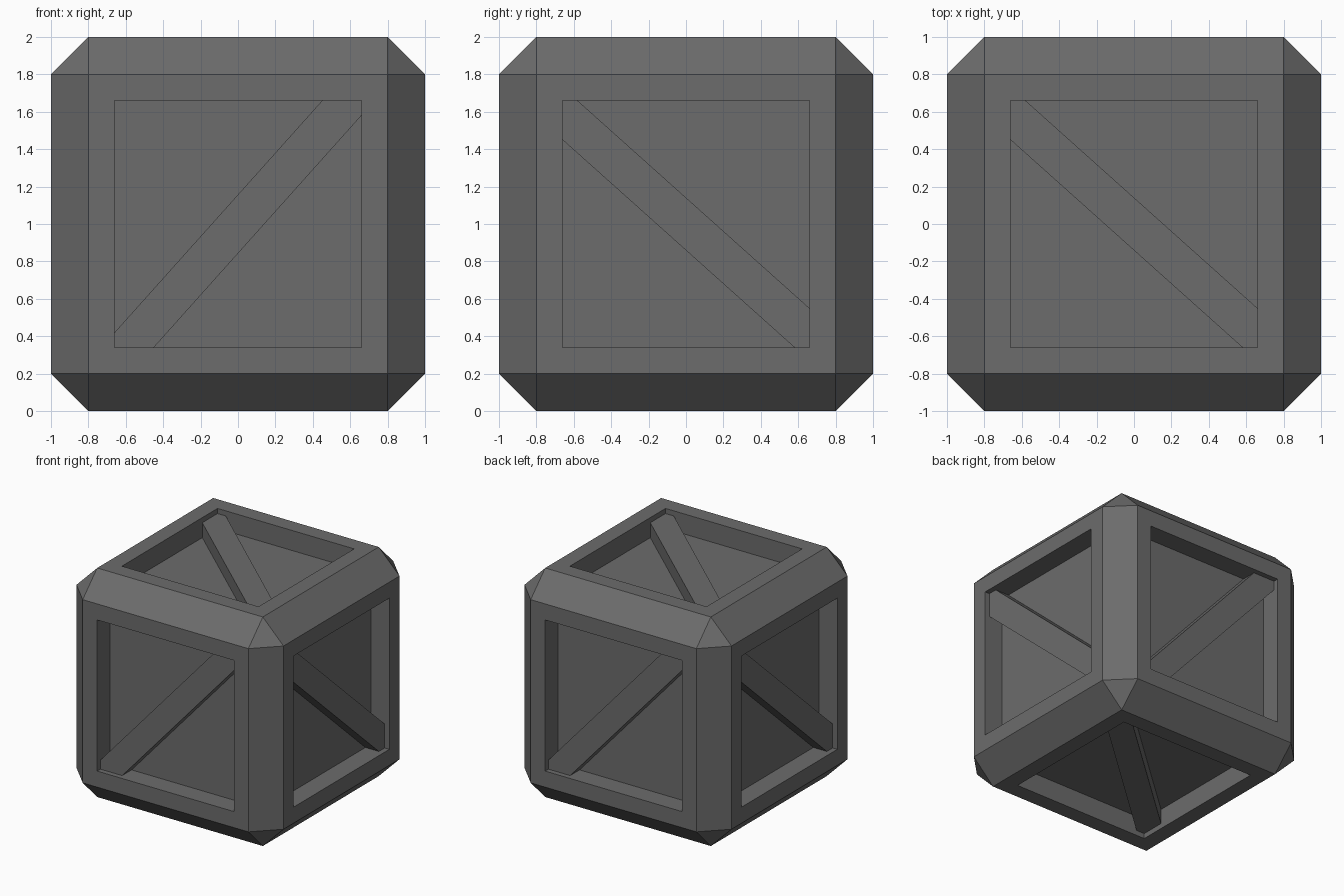
import bpy, bmesh
from math import pi
from mathutils import Matrix, Vector

if "Cube" in bpy.data.objects:
    bpy.data.objects.remove(bpy.data.objects["Cube"])

CHAMFER, FRAME, RECESS = 0.2, 0.14, 0.175
OPEN = 1 - CHAMFER - FRAME      # half width of each panel opening
BAR_INSET = 0.045               # bar surface below the frame surface
CENTRE = Matrix.Translation((0, 0, 1))

dark_grey = bpy.data.materials.new("dark_grey")
dark_grey.diffuse_color = (0.15, 0.15, 0.15, 1)
dark_grey.use_nodes = True
dark_grey.node_tree.nodes["Principled BSDF"].inputs["Base Color"].default_value = dark_grey.diffuse_color


def add_object(name, bm):
    bmesh.ops.recalc_face_normals(bm, faces=bm.faces)
    mesh = bpy.data.meshes.new(name)
    bm.to_mesh(mesh)
    bm.free()
    mesh.materials.append(dark_grey)
    obj = bpy.data.objects.new(name, mesh)
    bpy.context.collection.objects.link(obj)
    return obj


# Crate body: chamfered cube with a recessed panel on every side
bm = bmesh.new()
bmesh.ops.create_cube(bm, size=2)
bmesh.ops.bevel(bm, geom=bm.edges[:], offset=CHAMFER, segments=1,
                profile=0.5, affect='EDGES')
bm.normal_update()
panels = [f for f in bm.faces if max(abs(c) for c in f.normal) > 0.99]
bmesh.ops.inset_individual(bm, faces=panels, thickness=FRAME, use_even_offset=True)
bmesh.ops.inset_individual(bm, faces=panels, thickness=0, depth=-RECESS)
bm.transform(CENTRE)
add_object("crate_body", bm)


# Diagonal brace: hexagonal strip cut to the opening, made for the top side
def brace(name, rotation):
    half = [(-OPEN, 0.45), (-OPEN, OPEN), (-0.58, OPEN)]
    outline = half + [(-x, -y) for x, y in half]
    bottom = 1 - RECESS - 0.01
    bm = bmesh.new()
    face = bm.faces.new([bm.verts.new((x, y, bottom)) for x, y in outline])
    ext = bmesh.ops.extrude_face_region(bm, geom=[face], use_keep_orig=True)
    top = [v for v in ext["geom"] if isinstance(v, bmesh.types.BMVert)]
    bmesh.ops.translate(bm, verts=top, vec=Vector((0, 0, 1 - BAR_INSET - bottom)))
    bm.transform(CENTRE @ rotation)
    add_object(name, bm)


def rot(angle, axis):
    return Matrix.Rotation(angle, 4, axis)


front = rot(pi / 2, 'X') @ rot(pi / 2, 'Z')
right = rot(pi / 2, 'Z') @ rot(pi / 2, 'X')
half_turn = rot(pi, 'Z')
brace("top_brace", Matrix.Identity(4))
brace("bottom_brace", rot(pi, 'X'))
brace("front_brace", front)
brace("back_brace", half_turn @ front)
brace("right_brace", right)
brace("left_brace", half_turn @ right)
